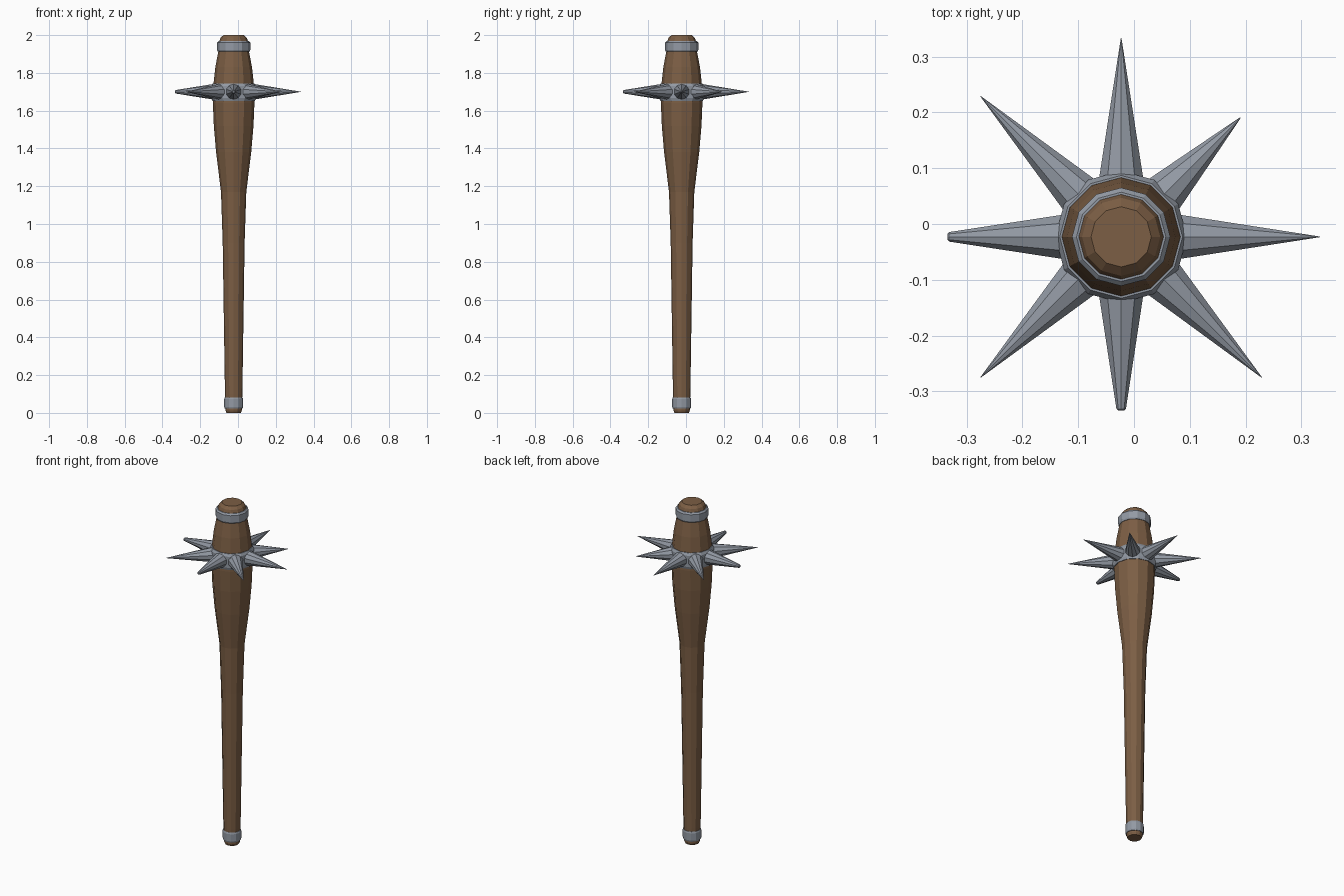
import bpy
import bmesh
from math import cos, sin, pi, radians
from mathutils import Matrix, Vector

cube = bpy.data.objects.get("Cube")
if cube:
    bpy.data.objects.remove(cube)

AXIS = Vector((-0.023, -0.023, 0))
SIDES = 12


def material(name, rgb):
    mat = bpy.data.materials.new(name)
    mat.use_nodes = True
    mat.diffuse_color = (*rgb, 1)
    mat.node_tree.nodes["Principled BSDF"].inputs["Base Color"].default_value = (*rgb, 1)
    return mat


wood = material("brown wood", (0.20, 0.112, 0.058))
steel = material("grey steel", (0.29, 0.32, 0.37))


def lathe(name, profile, mat, sides=SIDES, closed=False, place=Matrix()):
    """Turn (radius, height) points around z; closed profiles make hoops, open ones get caps."""
    bm = bmesh.new()
    rings = [[bm.verts.new((r * cos(2 * pi * i / sides), r * sin(2 * pi * i / sides), z))
              for i in range(sides)] for r, z in profile]
    pairs = list(zip(rings, rings[1:]))
    if closed:
        pairs.append((rings[-1], rings[0]))
    else:
        bm.faces.new(rings[0][::-1])
        bm.faces.new(rings[-1])
    for low, high in pairs:
        for i in range(sides):
            j = (i + 1) % sides
            bm.faces.new((low[i], low[j], high[j], high[i]))
    bmesh.ops.remove_doubles(bm, verts=bm.verts, dist=0.0002)
    bmesh.ops.recalc_face_normals(bm, faces=bm.faces)
    mesh = bpy.data.meshes.new(name)
    bm.to_mesh(mesh)
    bm.free()
    mesh.materials.append(mat)
    obj = bpy.data.objects.new(name, mesh)
    obj.matrix_world = Matrix.Translation(AXIS) @ place
    bpy.context.collection.objects.link(obj)
    return obj


def hoop(name, low, high, r_low, r_mid, r_high, inner):
    """Bevelled metal band around the shaft."""
    edge = (high - low) * 0.15
    lathe(name, [(inner, low), (r_low, low), (r_mid, low + edge),
                 (r_mid, high - edge), (r_high, high), (inner, high)], steel, closed=True)


# Wooden club: slim handle swelling into a heavy head
lathe("club_shaft", [(0.038, 0), (0.043, 0.012), (0.046, 0.1), (0.058, 0.9), (0.067, 1.17),
                     (0.093, 1.38), (0.105, 1.52), (0.110, 1.64), (0.106, 1.75),
                     (0.097, 1.83), (0.080, 1.92), (0.077, 1.965), (0.070, 1.985),
                     (0.054, 2.0)], wood)

# Metal bands
hoop("grip_band", 0.023, 0.082, 0.047, 0.050, 0.047, 0.04)
hoop("top_band", 1.912, 1.968, 0.084, 0.088, 0.080, 0.07)
hoop("spike_band", 1.652, 1.745, 0.113, 0.118, 0.110, 0.09)

# Spikes around the head: a few are shorter or have blunt, snapped ends
LENGTH = 0.356
BASE = 0.09
reach = {45: (0.302, 0.001), 180: (0.308, 0.009), 270: (0.308, 0.009)}
for angle in range(0, 360, 45):
    tip, blunt = reach.get(angle, (LENGTH, 0))
    place = (Matrix.Translation((0, 0, 1.70)) @ Matrix.Rotation(radians(angle), 4, "Z")
             @ Matrix.Rotation(pi / 2, 4, "Y"))
    profile = [(0.044, BASE), (blunt, tip)]
    if blunt > 0.005:
        profile.append((blunt * 0.6, tip + 0.003))
    if blunt == 0:
        profile = [(0.044, BASE), (0.0006, tip)]
    lathe(f"spike_{angle}", profile, steel, sides=10, place=place)
